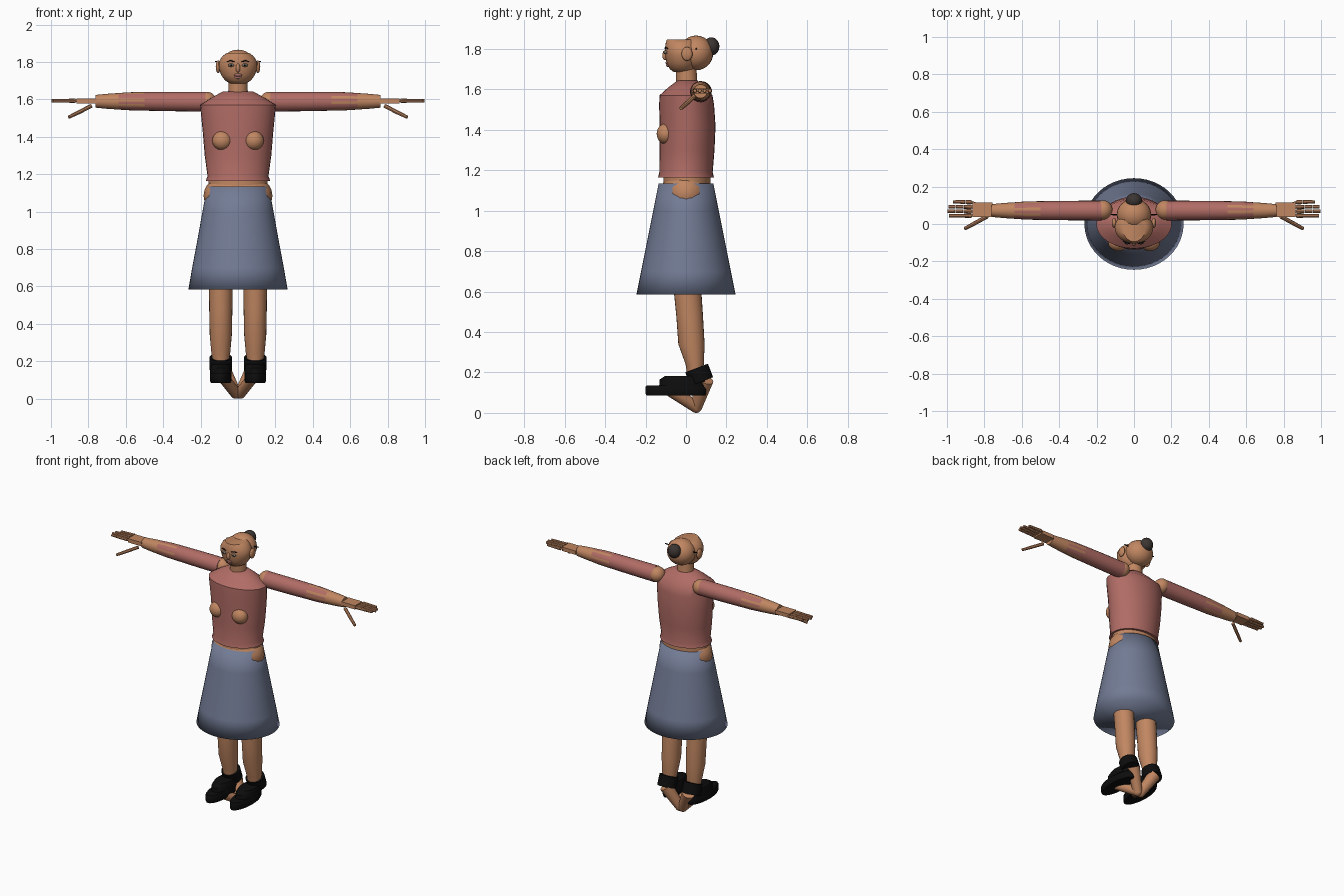
import bpy, bmesh, math
from mathutils import Vector, Matrix

cube = bpy.data.objects.get("Cube")
if cube:
    bpy.data.objects.remove(cube, do_unlink=True)


def material(name, rgb):
    m = bpy.data.materials.new(name)
    m.use_nodes = True
    m.diffuse_color = (*rgb, 1)
    m.node_tree.nodes["Principled BSDF"].inputs["Base Color"].default_value = (*rgb, 1)
    return m


skin = material("skin", (0.53, 0.24, 0.12))
rose = material("rose shirt", (0.44, 0.15, 0.13))
blue = material("slate blue skirt", (0.17, 0.20, 0.30))
black = material("black leather", (0.004, 0.004, 0.004))
hair = material("dark hair", (0.045, 0.036, 0.032))
lip = material("lip pink", (0.42, 0.17, 0.15))
eye_grey = material("eye grey", (0.22, 0.18, 0.15))


def finish(name, bm, mats, angle=40):
    bmesh.ops.recalc_face_normals(bm, faces=bm.faces)
    mesh = bpy.data.meshes.new(name)
    bm.to_mesh(mesh)
    bm.free()
    for m in mats:
        mesh.materials.append(m)
    obj = bpy.data.objects.new(name, mesh)
    bpy.context.collection.objects.link(obj)
    bpy.ops.object.select_all(action="DESELECT")
    obj.select_set(True)
    bpy.context.view_layer.objects.active = obj
    bpy.ops.object.shade_smooth_by_angle(angle=math.radians(angle))
    return obj


def skin_rings(bm, rings):
    """Bridge rings of vertices and cap both ends."""
    for a, b in zip(rings, rings[1:]):
        n = len(a)
        for i in range(n):
            j = (i + 1) % n
            bm.faces.new((a[i], a[j], b[j], b[i]))
    bm.faces.new(rings[0])
    bm.faces.new(rings[-1])


def loft(name, sections, mat, x=0, n=32, angle=40):
    """Upright stack of ellipses: (y, z, x radius, y radius)."""
    bm = bmesh.new()
    turn = [math.tau * i / n for i in range(n)]
    skin_rings(bm, [[bm.verts.new((x + rx * math.cos(t), y + ry * math.sin(t), z))
                     for t in turn] for y, z, rx, ry in sections])
    return finish(name, bm, [mat], angle)


def limb(name, points, radii, mats, n=16, rule=None):
    """Round tube through points with one radius at each."""
    bm = bmesh.new()
    pts = [Vector(p) for p in points]
    rot = (pts[-1] - pts[0]).to_track_quat("Z", "Y")
    rings = []
    for p, r in zip(pts, radii):
        rings.append([bm.verts.new(p + rot @ Vector((r * math.cos(math.tau * i / n),
                                                    r * math.sin(math.tau * i / n), 0)))
                      for i in range(n)])
    skin_rings(bm, rings)
    if rule:
        for i, f in enumerate(bm.faces):
            f.material_index = rule(f.calc_center_median(), i)
    return finish(name, bm, mats)


def ball(name, centre, size, mat):
    bm = bmesh.new()
    bmesh.ops.create_uvsphere(bm, u_segments=24, v_segments=14, radius=1,
                              matrix=Matrix.Translation(centre) @ Matrix.Diagonal((*size, 1)))
    return finish(name, bm, [mat])


def box(name, centre, size, mat):
    bm = bmesh.new()
    bmesh.ops.create_cube(bm, size=1,
                          matrix=Matrix.Translation(centre) @ Matrix.Diagonal((*size, 1)))
    return finish(name, bm, [mat])


# Clothing and trunk
loft("shirt", [(0.0, 1.165, .172, .138), (0.0, 1.19, .163, .132), (.005, 1.30, .178, .136),
               (.008, 1.42, .188, .138), (.003, 1.52, .198, .136), (0.0, 1.57, .202, .131),
               (.003, 1.61, .14, .09), (.007, 1.643, .08, .05)], rose)
loft("skirt", [(0, .585, .265, .245), (0, .70, .245, .222), (0, .86, .215, .19),
               (0, 1.0, .19, .162), (0, 1.135, .165, .135)], blue, n=48, angle=180)
loft("waist", [(.005, 1.08, .160, .118), (.005, 1.19, .158, .116)], skin)
ball("hips", (0, 0, 1.085), (.184, .124, .13), skin)
loft("neck", [(.01, 1.58, .06, .055), (.003, 1.65, .052, .052), (0, 1.73, .05, .05)], skin)

# Head and face
ball("cranium", (0, .05, 1.78), (.092, .085, .086), skin)
loft("face", [(-.015, 1.685, .04, .045), (-.018, 1.70, .068, .062), (-.02, 1.73, .09, .076),
              (-.02, 1.77, .103, .083), (-.02, 1.80, .103, .084), (-.02, 1.83, .085, .08),
              (-.02, 1.847, .062, .074)], skin)
ball("hair_bun", (0, .125, 1.812), (.043, .04, .045), hair)
ball("nose", (0, -.104, 1.768), (.012, .013, .024), skin)
ball("upper_lip", (0, -.092, 1.731), (.022, .010, .008), lip)
ball("lower_lip", (0, -.089, 1.718), (.018, .010, .008), lip)

for side, s in (("left", 1), ("right", -1)):
    # Facial features
    ball(side + "_eye", (s * .037, -.1, 1.783), (.016, .009, .009), eye_grey)
    ball(side + "_pupil", (s * .037, -.107, 1.783), (.005, .004, .005), black)
    limb(side + "_brow", [(s * .02, -.104, 1.802), (s * .04, -.101, 1.807),
                          (s * .06, -.091, 1.802)], (.003, .004, .002), [black], 8)
    ball(side + "_ear", (s * .106, .005, 1.775), (.013, .027, .034), skin)
    limb(side + "_ear_pin", [(s * .09, .05, 1.80), (s * .122, .05, 1.803)],
         (.004, .003), [black], 8)
    ball(side + "_chest", (s * .085, -.1, 1.38), (.053, .045, .051), skin)

    # Arm, with the sleeve fading into the bare forearm in patches
    def sleeve(c, i):
        d = abs(c.x)
        if d > .64:
            return 1
        return int(d > .5 and (i * 7) % 5 < 2)

    ball(side + "_shoulder", (s * .165, .075, 1.59), (.05, .052, .05), skin)
    limb(side + "_arm", [(s * x, .072, z) for x, z in
                         ((.175, 1.588), (.35, 1.589), (.50, 1.59), (.56, 1.59),
                          (.60, 1.59), (.64, 1.59), (.70, 1.59), (.762, 1.59))],
         (.053, .052, .05, .049, .047, .044, .04, .034), [rose, skin], 20, sleeve)

    # Hand
    box(side + "_palm", (s * .81, .076, 1.592), (.105, .078, .026), skin)
    for finger, y, tip in (("little", .118, .97), ("ring", .092, .995),
                           ("middle", .068, 1.0), ("index", .044, .99)):
        for k in range(3):
            step = (tip - .87) / 3
            a = .87 + k * step
            limb(f"{side}_{finger}_finger_{k + 1}",
                 [(s * a, y, 1.593), (s * (a + step * .95), y, 1.593)],
                 (.0115 - k * .001, .0105 - k * .001), [skin], 8)
        limb(f"{side}_{finger}_knuckle", [(s * .85, y * .8 + .015, 1.593), (s * .875, y, 1.593)],
             (.007, .007), [skin], 8)
    limb(side + "_thumb", [(s * .785, .04, 1.565), (s * .85, .005, 1.532),
                           (s * .905, -.025, 1.505)], (.011, .011, .009), [skin], 8)

    # Leg and turned-in foot
    loft(side + "_leg", [(.045, .17, .038, .036), (.043, .24, .05, .045),
                         (.027, .34, .059, .065), (.018, .48, .062, .066),
                         (.008, .60, .063, .068), (0, .80, .066, .07),
                         (0, 1.05, .07, .075)], skin, x=s * .092, n=24)
    ankle, heel, toe = (s * .085, .095, .165), (s * .012, .05, .03), (s * .08, -.085, .115)
    limb(side + "_heel", [ankle, heel], (.042, .03), [skin])
    limb(side + "_foot", [heel, toe], (.03, .03), [skin])
    ball(side + "_heel_tip", heel, (.03, .03, .03), skin)

    # Shoe
    loft(side + "_sole", [(-.05, .085, .053, .145), (-.05, .095, .058, .15),
                          (-.05, .128, .058, .15), (-.05, .136, .053, .145)],
         black, x=s * .092)
    loft(side + "_shoe_upper", [(-.018, .13, .058, .115), (-.018, .165, .056, .112),
                                (-.01, .182, .05, .095)], black, x=s * .092)
    limb(side + "_ankle_strap", [(s * .092, .0525, .222), (s * .092, .078, .155)],
         (.06, .06), [black], 24)
